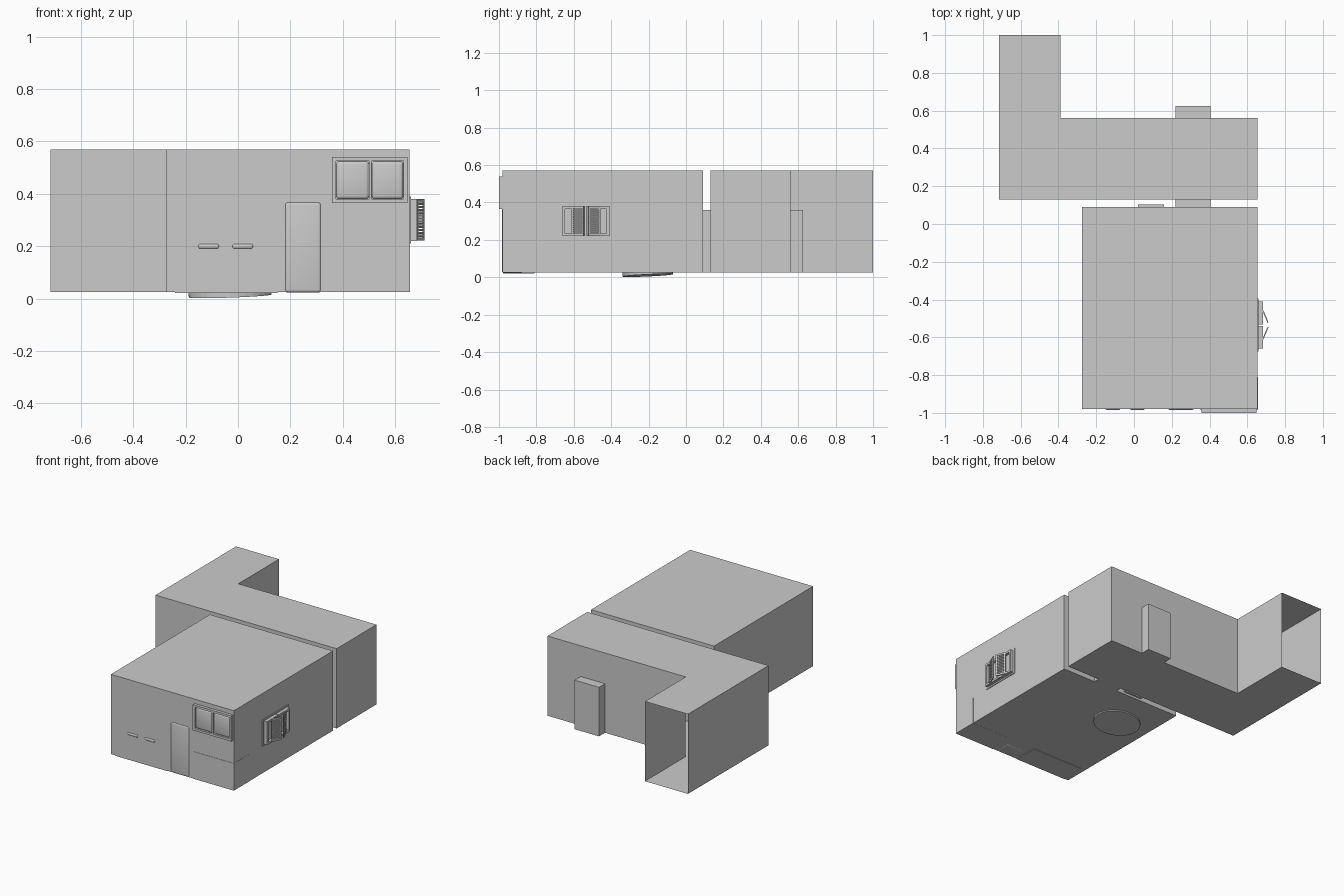
import bpy, bmesh, math
from mathutils import Matrix

if "Cube" in bpy.data.objects:
    bpy.data.objects.remove(bpy.data.objects["Cube"])


def finish(name, bm):
    me = bpy.data.meshes.new(name)
    bmesh.ops.recalc_face_normals(bm, faces=bm.faces)
    bm.to_mesh(me)
    bm.free()
    ob = bpy.data.objects.new(name, me)
    bpy.context.collection.objects.link(ob)
    return ob


def box(name, x, y, z, bevel=0, smooth=False, segs=3):
    bm = bmesh.new()
    size = (x[1] - x[0], y[1] - y[0], z[1] - z[0])
    mid = ((x[0] + x[1]) / 2, (y[0] + y[1]) / 2, (z[0] + z[1]) / 2)
    bmesh.ops.create_cube(bm, size=1, matrix=Matrix.Translation(mid) @ Matrix.Diagonal((*size, 1)))
    if bevel:
        bmesh.ops.bevel(bm, geom=bm.edges[:], offset=bevel, segments=segs, profile=0.5, affect='EDGES')
    for f in bm.faces:
        f.smooth = smooth
    return finish(name, bm)


def frame_x(name, x, y, z, t):
    """Rectangular frame facing +x."""
    box(name + "_bottom", x, y, (z[0], z[0] + t))
    box(name + "_top", x, y, (z[1] - t, z[1]))
    box(name + "_side_a", x, (y[0], y[0] + t), (z[0] + t, z[1] - t))
    box(name + "_side_b", x, (y[1] - t, y[1]), (z[0] + t, z[1] - t))


FLOOR, TOP = 0.025, 0.57

# Main room
box("room", (-0.275, 0.655), (-0.98, 0.09), (FLOOR, TOP))

# L-shaped hallway, thin shell open at its far end
bm = bmesh.new()
plan = [(-0.715, 0.13), (0.655, 0.13), (0.655, 0.56), (-0.39, 0.56), (-0.39, 1.0), (-0.715, 1.0)]
face = bm.faces.new([bm.verts.new((x, y, FLOOR)) for x, y in plan])
ext = bmesh.ops.extrude_face_region(bm, geom=[face], use_keep_orig=True)
for v in ext["geom"]:
    if isinstance(v, bmesh.types.BMVert):
        v.co.z = TOP
bm.normal_update()
end = [f for f in bm.faces if all(abs(v.co.y - 1.0) < 1e-4 for v in f.verts)]
bmesh.ops.delete(bm, geom=end, context='FACES')
finish("hallway", bm)

# Door recesses
box("room_doorway", (0.22, 0.405), (0.09, 0.13), (FLOOR, 0.36))
box("hall_doorway", (0.22, 0.405), (0.56, 0.625), (FLOOR, 0.36))

# Low fixture on the back wall of the room
box("wall_fixture", (0.02, 0.16), (0.085, 0.102), (0.04, 0.2))

# Front window: frame bars and two smooth panes
for n, x, z in (("bottom", (0.358, 0.648), (0.365, 0.38)), ("top", (0.358, 0.648), (0.525, 0.54)),
                ("left", (0.358, 0.375), (0.38, 0.525)), ("middle", (0.5, 0.51), (0.38, 0.525)),
                ("right", (0.631, 0.648), (0.38, 0.525))):
    box("front_window_" + n, x, (-1.0, -0.975), z)
for n, x in (("left", (0.375, 0.5)), ("right", (0.51, 0.631))):
    box("front_pane_" + n, x, (-0.993, -0.975), (0.38, 0.525), 0.012, True)

# Furniture that just pokes through the front wall and floor
box("counter", (0.35, 0.656), (-0.982, -0.81), (0.0245, 0.21))
box("cabinet", (0.178, 0.318), (-0.984, -0.87), (0.023, 0.37), 0.012, True, 4)
box("sofa_base", (-0.24, 0.15), (-0.978, -0.81), (0.021, 0.1))
for n, x in (("left", -0.112), ("right", 0.018)):
    box("sofa_cushion_" + n, (x - 0.04, x + 0.04), (-0.984, -0.9), (0.19, 0.21), 0.008, True)

# Tilted round floor cushion showing below the floor
bm = bmesh.new()
m = (Matrix.Translation((-0.03, -0.205, 0.01)) @ Matrix.Rotation(0.045, 4, 'X')
     @ Matrix.Rotation(-0.035, 4, 'Y') @ Matrix.Diagonal((0.158, 0.135, 0.08, 1))
     @ Matrix.Translation((0, 0, 0.5)))
bmesh.ops.create_cone(bm, cap_ends=True, segments=32, radius1=1, radius2=1, depth=1, matrix=m)
finish("floor_cushion", bm)

# Side window: backing trim, two framed openings and ledges
frame_x("side_window_trim", (0.65, 0.66), (-0.675, -0.395), (0.21, 0.39), 0.016)
for n, y in (("front", (-0.66, -0.54)), ("back", (-0.533, -0.41))):
    frame_x("side_frame_" + n, (0.65, 0.682), y, (0.22, 0.38), 0.014)
    box("side_glass_" + n, (0.652, 0.664), (y[0] + 0.01, y[1] - 0.01), (0.23, 0.37))

# Angled slatted shutters
for n, cy, ang in (("front", -0.578, math.atan2(0.065, 0.027)), ("back", -0.49, math.atan2(-0.065, 0.027))):
    parts = [box("shutter_rail_" + n, (-0.035, 0.035), (-0.003, 0.003), z)
             for z in ((0.222, 0.234), (0.368, 0.38))]
    parts += [box("shutter_stile_" + n, x, (-0.003, 0.003), (0.234, 0.368))
              for x in ((-0.035, -0.027), (0.027, 0.035))]
    parts += [box("shutter_slat_" + n, (-0.027, 0.027), (-0.003, 0.003),
                  (0.236 + i * 0.011, 0.244 + i * 0.011)) for i in range(12)]
    for p in parts:
        p.location = (0.696, cy, 0)
        p.rotation_euler.z = ang
